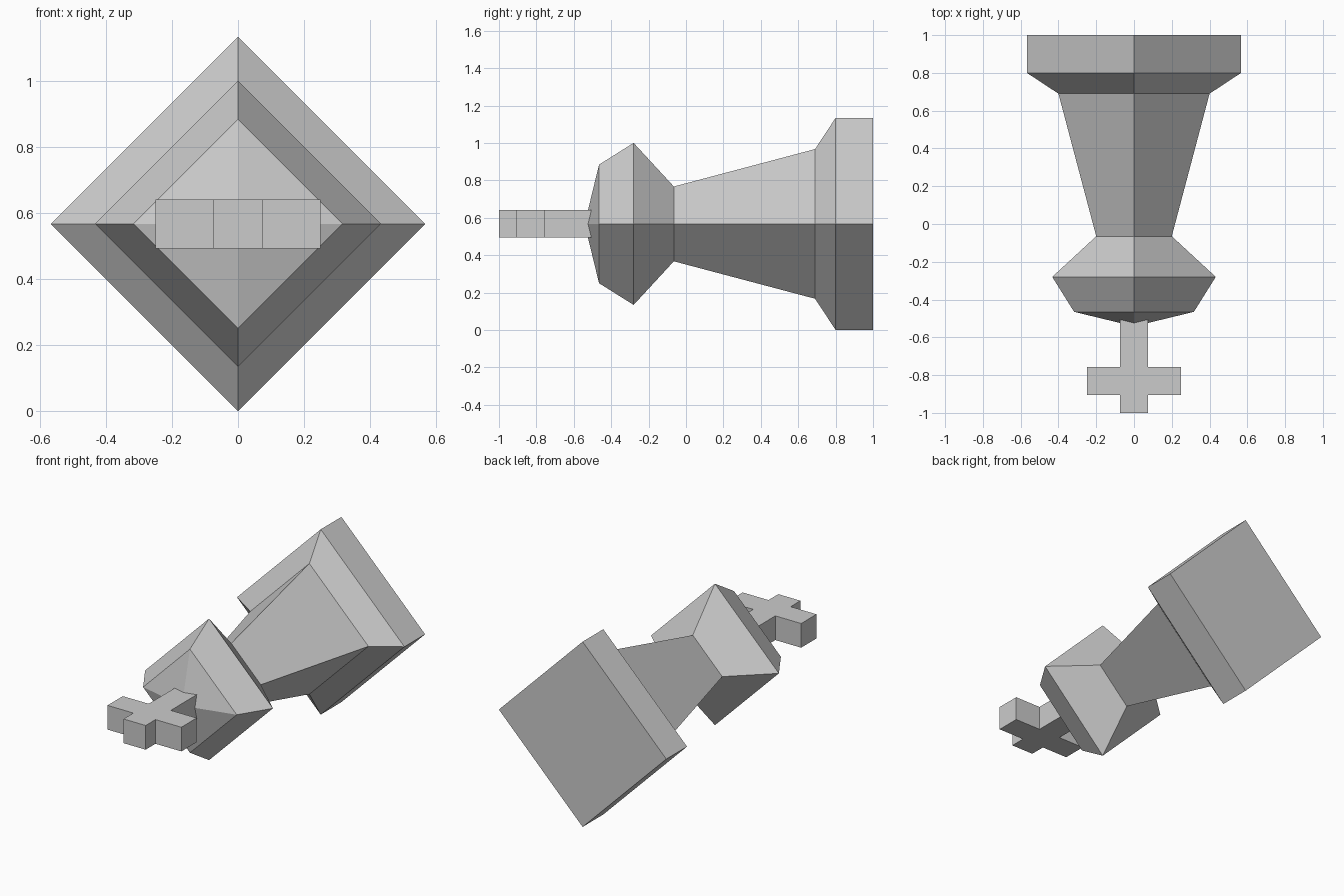
import bpy, bmesh, math

if "Cube" in bpy.data.objects:
    bpy.data.objects.remove(bpy.data.objects["Cube"])

CZ = 0.567  # height of the lying piece's axis

grey = bpy.data.materials.new("plain grey")
grey.diffuse_color = (0.6, 0.6, 0.6, 1)
grey.use_nodes = True
grey.node_tree.nodes["Principled BSDF"].inputs["Base Color"].default_value = grey.diffuse_color


def finish(name, bm):
    bmesh.ops.recalc_face_normals(bm, faces=bm.faces)
    mesh = bpy.data.meshes.new(name)
    bm.to_mesh(mesh)
    bm.free()
    mesh.materials.append(grey)
    obj = bpy.data.objects.new(name, mesh)
    bpy.context.collection.objects.link(obj)
    return obj


# Four-sided body: (y, radius) rings along the axis, closed by a low pyramid
profile = [(1.0, 0.567), (0.80, 0.567), (0.69, 0.40), (-0.065, 0.20),
           (-0.28, 0.433), (-0.465, 0.317)]
bm = bmesh.new()
rings = [[bm.verts.new((r * math.cos(k * math.pi / 2), y,
                        CZ + r * math.sin(k * math.pi / 2))) for k in range(4)]
         for y, r in profile]
bm.faces.new(rings[0])
for a, b in zip(rings, rings[1:]):
    for k in range(4):
        n = (k + 1) % 4
        bm.faces.new((a[k], a[n], b[n], b[k]))
tip = bm.verts.new((0, -0.542, CZ))
for k in range(4):
    bm.faces.new((rings[-1][k], rings[-1][(k + 1) % 4], tip))
finish("chess_king_body", bm)

# Cross finial: half outline mirrored in x, then extruded upwards
half = [(0.075, -0.48), (0.075, -0.757), (0.25, -0.757),
        (0.25, -0.905), (0.075, -0.905), (0.075, -1.0)]
outline = half + [(-x, y) for x, y in reversed(half)]
bm = bmesh.new()
base = bm.faces.new([bm.verts.new((x, y, CZ - 0.074)) for x, y in outline])
top = bmesh.ops.extrude_face_region(bm, geom=[base], use_keep_orig=True)
bmesh.ops.translate(bm, vec=(0, 0, 0.148),
                    verts=[v for v in top["geom"] if isinstance(v, bmesh.types.BMVert)])
finish("cross_finial", bm)
